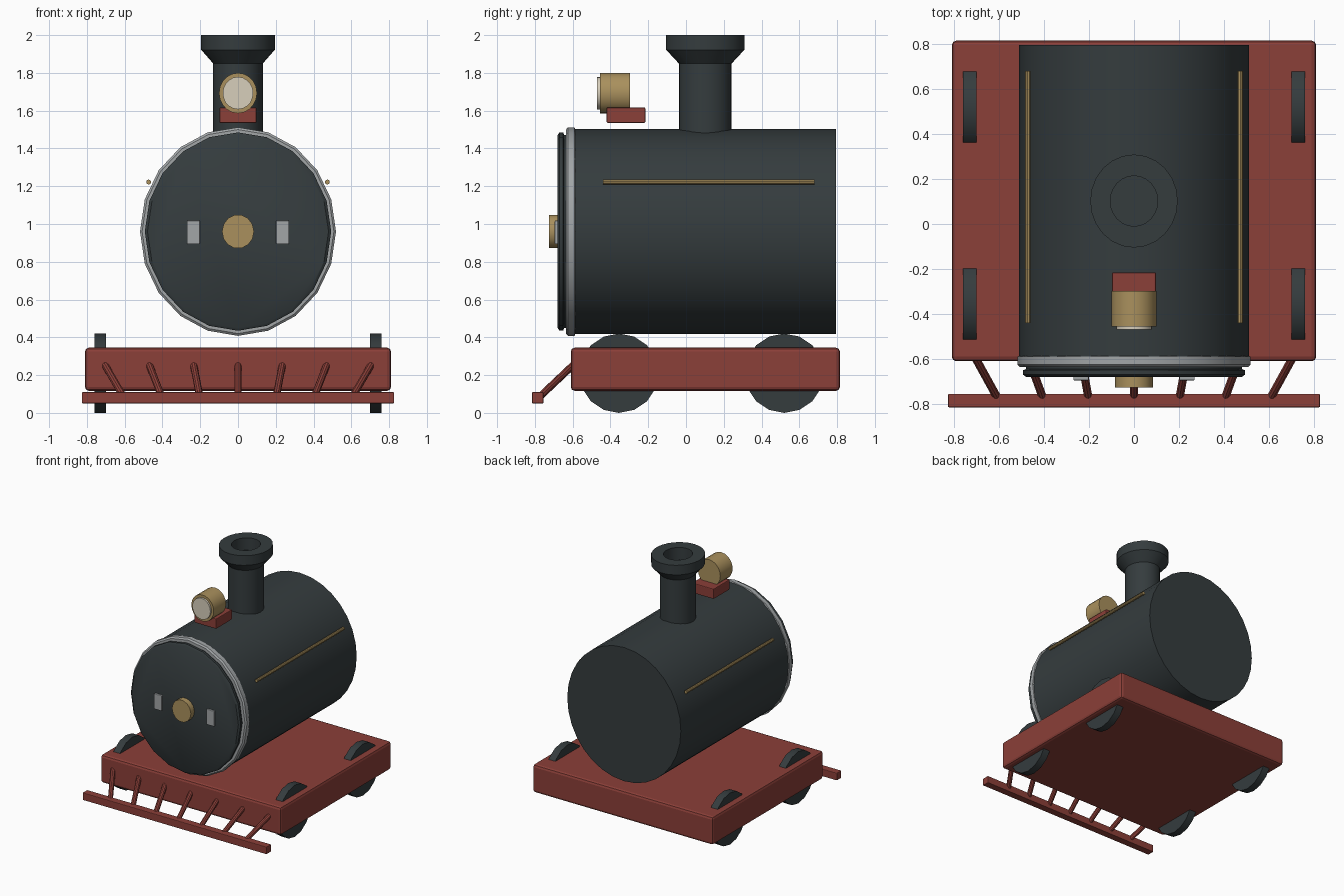
import bpy, bmesh, math
from mathutils import Vector

if "Cube" in bpy.data.objects:
    bpy.data.objects.remove(bpy.data.objects["Cube"])


def material(name, rgb):
    m = bpy.data.materials.new(name)
    m.diffuse_color = (*rgb, 1)
    m.use_nodes = True
    m.node_tree.nodes["Principled BSDF"].inputs["Base Color"].default_value = m.diffuse_color
    return m


RED = material("red paint", (0.26, 0.05, 0.04))
DARK = material("dark iron", (0.035, 0.045, 0.048))
BRASS = material("brass", (0.40, 0.28, 0.11))
STEEL = material("steel", (0.36, 0.38, 0.39))
GLASS = material("lamp glass", (0.68, 0.62, 0.50))


def finish(obj, name, mat, bevel=0, segments=2, smooth=True):
    obj.name = name
    obj.data.materials.append(mat)
    if bevel:
        mod = obj.modifiers.new("bevel", 'BEVEL')
        mod.width, mod.segments = bevel, segments
        mod.limit_method = 'ANGLE'
        mod.angle_limit = math.radians(40)
    if smooth:
        bpy.ops.object.select_all(action='DESELECT')
        obj.select_set(True)
        bpy.context.view_layer.objects.active = obj
        bpy.ops.object.shade_smooth_by_angle(angle=math.radians(35))
    return obj


def box(name, mat, lo, hi, bevel=0.008):
    lo, hi = Vector(lo), Vector(hi)
    bpy.ops.mesh.primitive_cube_add(size=1, location=(lo + hi) / 2)
    obj = bpy.context.object
    obj.scale = hi - lo
    bpy.ops.object.transform_apply(location=False, scale=True, rotation=False)
    return finish(obj, name, mat, bevel, smooth=False)


def lathe(name, mat, profile, sides, location, axis='Z', stretch=(1, 1)):
    """Spin a (radius, height) profile; axis 'Y' lays it along y."""
    bm = bmesh.new()
    rings = []
    for r, h in profile:
        ring = []
        for i in range(sides):
            a = 2 * math.pi * i / sides
            u, v = r * math.cos(a) * stretch[0], r * math.sin(a) * stretch[1]
            ring.append(bm.verts.new({'Z': (u, v, h), 'Y': (u, h, v),
                                      'X': (h, u, v)}[axis]))
        rings.append(ring)
    for a, b in zip(rings, rings[1:]):
        for i in range(sides):
            j = (i + 1) % sides
            bm.faces.new((a[i], a[j], b[j], b[i]))
    bm.faces.new(rings[0])
    bm.faces.new(rings[-1])
    bmesh.ops.recalc_face_normals(bm, faces=bm.faces)
    mesh = bpy.data.meshes.new(name)
    bm.to_mesh(mesh)
    bm.free()
    obj = bpy.data.objects.new(name, mesh)
    bpy.context.collection.objects.link(obj)
    obj.location = location
    return finish(obj, name, mat)


def rod(name, mat, a, b, radius, sides=10):
    a, b = Vector(a), Vector(b)
    bpy.ops.mesh.primitive_cylinder_add(vertices=sides, radius=radius,
                                        depth=(b - a).length, location=(a + b) / 2)
    obj = bpy.context.object
    obj.rotation_euler = (b - a).to_track_quat('Z', 'Y').to_euler()
    return finish(obj, name, mat)


# Frame
box("frame", RED, (-0.81, -0.61, 0.117), (0.81, 0.815, 0.345), 0.02)

# Wheels
for side in (-1, 1):
    for y, end in ((-0.355, "front"), (0.52, "rear")):
        lathe(f"{end}_wheel", DARK, [(0.21, -0.03), (0.21, 0.03)], 16,
              (side * 0.73, y, 0.21), 'X')

# Boiler: slightly taller than wide
OVAL = (0.94, 1)
C = (0, 0, 0.96)
lathe("boiler", DARK, [(0.543, -0.61), (0.543, 0.795)], 32, C, 'Y', OVAL)
lathe("boiler_front_ring", STEEL,
      [(0.515, -0.60), (0.515, -0.635), (0.54, -0.635), (0.552, -0.625),
       (0.552, -0.59), (0.54, -0.585)], 20, C, 'Y', OVAL)
lathe("smokebox_door", DARK,
      [(0.51, -0.60), (0.51, -0.645), (0.525, -0.65), (0.525, -0.67),
       (0.51, -0.68)], 20, C, 'Y', OVAL)
lathe("door_knob", BRASS, [(0.09, -0.66), (0.09, -0.726)], 14, C, 'Y', OVAL)
for s in (-1, 1):
    x = s * 0.236
    box("door_latch", STEEL, (x - 0.034, -0.695, 0.893), (x + 0.034, -0.66, 1.018), 0.004)
    rod("handrail", BRASS, (s * 0.473, -0.44, 1.222), (s * 0.473, 0.68, 1.222), 0.013)

# Chimney with flared, hollow top
lathe("chimney", DARK,
      [(0.14, 1.46), (0.14, 1.85), (0.207, 1.922), (0.207, 2.0),
       (0.112, 2.0), (0.112, 1.90)], 24, (0, 0.102, 0), 'Z', OVAL)

# Headlamp on its bracket
box("lamp_bracket", RED, (-0.098, -0.42, 1.535), (0.098, -0.215, 1.617), 0.006)
L = (0, 0, 1.693)
lathe("lamp_body", BRASS, [(0.107, -0.297), (0.107, -0.455)], 20, L, 'Y', OVAL)
lathe("lamp_glass", GLASS, [(0.086, -0.44), (0.086, -0.47)], 20, L, 'Y', OVAL)

# Cowcatcher
box("cowcatcher_bar", RED, (-0.827, -0.815, 0.05), (0.827, -0.755, 0.11), 0.005)
for i in range(-3, 4):
    rod("cowcatcher_slat", RED, (i * 0.236, -0.59, 0.26),
        (i * 0.202, -0.775, 0.085), 0.019)
